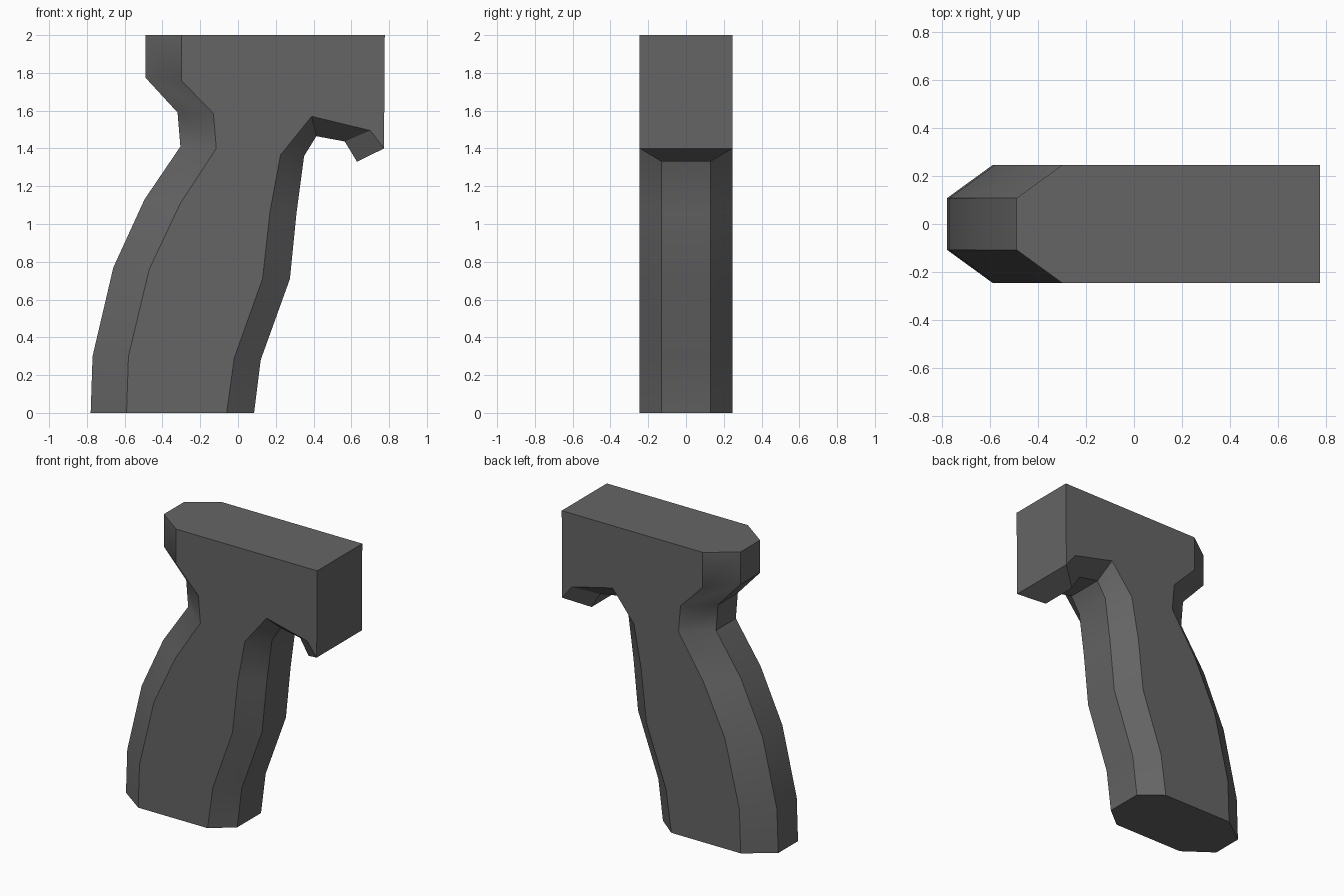
import bpy
import bmesh
from math import radians

cube = bpy.data.objects.get("Cube")
if cube:
    bpy.data.objects.remove(cube, do_unlink=True)

HALF_WIDTH = 0.246
BACK_STRIP = 0.108    # half width of the flat strip down the back
FRONT_STRIP = 0.13    # half width of the flat strip down the front
TOP, NOSE = 2.0, 0.777

# Each pair: centre strip (x, z), then side panel edge (x, z)
back = [
    ((-0.49, TOP), (-0.30, TOP)),
    ((-0.49, 1.775), (-0.30, 1.76)),
    ((-0.32, 1.59), (-0.13, 1.585)),
    ((-0.305, 1.41), (-0.115, 1.40)),
    ((-0.495, 1.13), (-0.305, 1.11)),
    ((-0.66, 0.77), (-0.47, 0.76)),
    ((-0.77, 0.30), (-0.58, 0.30)),
    ((-0.78, 0), (-0.59, 0)),
]
front = [
    ((0.085, 0), (-0.06, 0)),
    ((0.12, 0.28), (-0.02, 0.29)),
    ((0.275, 0.71), (0.13, 0.71)),
    ((0.31, 1.06), (0.17, 1.07)),
    ((0.35, 1.36), (0.225, 1.365)),
    ((0.415, 1.465), (0.39, 1.57)),
    ((0.565, 1.437), (0.70, 1.495)),
    ((0.63, 1.33), (0.773, 1.40)),
]

bm = bmesh.new()


def vert_pair(point, half):
    """Mirrored vertices on both sides of the centre plane."""
    x, z = point
    return [bm.verts.new((x, side * half, z)) for side in (-1, 1)]


sections = []
for points, strip in ((back, BACK_STRIP), (front, FRONT_STRIP)):
    for centre, edge in points:
        sections.append((vert_pair(centre, strip), vert_pair(edge, HALF_WIDTH)))
nose_top = vert_pair((NOSE, TOP), HALF_WIDTH)

# Centre strip and the two chamfers, running down the back and up the front
for (c0, e0), (c1, e1) in zip(sections, sections[1:]):
    bm.faces.new((c0[0], c0[1], c1[1], c1[0]))
    for s in (0, 1):
        bm.faces.new((c0[s], c1[s], e1[s], e0[s]))

# Flat side panels
for s in (0, 1):
    bm.faces.new([edge[s] for _, edge in sections] + [nose_top[s]])

# Lip underside, nose and top
first_c, first_e = sections[0]
last_c, last_e = sections[-1]
bm.faces.new((last_c[0], last_c[1], last_e[1], last_e[0]))
bm.faces.new((last_e[0], last_e[1], nose_top[1], nose_top[0]))
bm.faces.new((first_c[0], first_e[0], nose_top[0],
              nose_top[1], first_e[1], first_c[1]))

bmesh.ops.recalc_face_normals(bm, faces=bm.faces)
mesh = bpy.data.meshes.new("pistol_grip")
bm.to_mesh(mesh)
bm.free()
grip = bpy.data.objects.new("pistol_grip", mesh)
bpy.context.collection.objects.link(grip)

# Dark grey material
grey = bpy.data.materials.new("dark grey")
grey.use_nodes = True
colour = (0.13, 0.13, 0.132, 1)
grey.diffuse_color = colour
grey.node_tree.nodes["Principled BSDF"].inputs["Base Color"].default_value = colour
mesh.materials.append(grey)

bpy.ops.object.select_all(action="DESELECT")
grip.select_set(True)
bpy.context.view_layer.objects.active = grip
bpy.ops.object.shade_smooth_by_angle(angle=radians(30))
